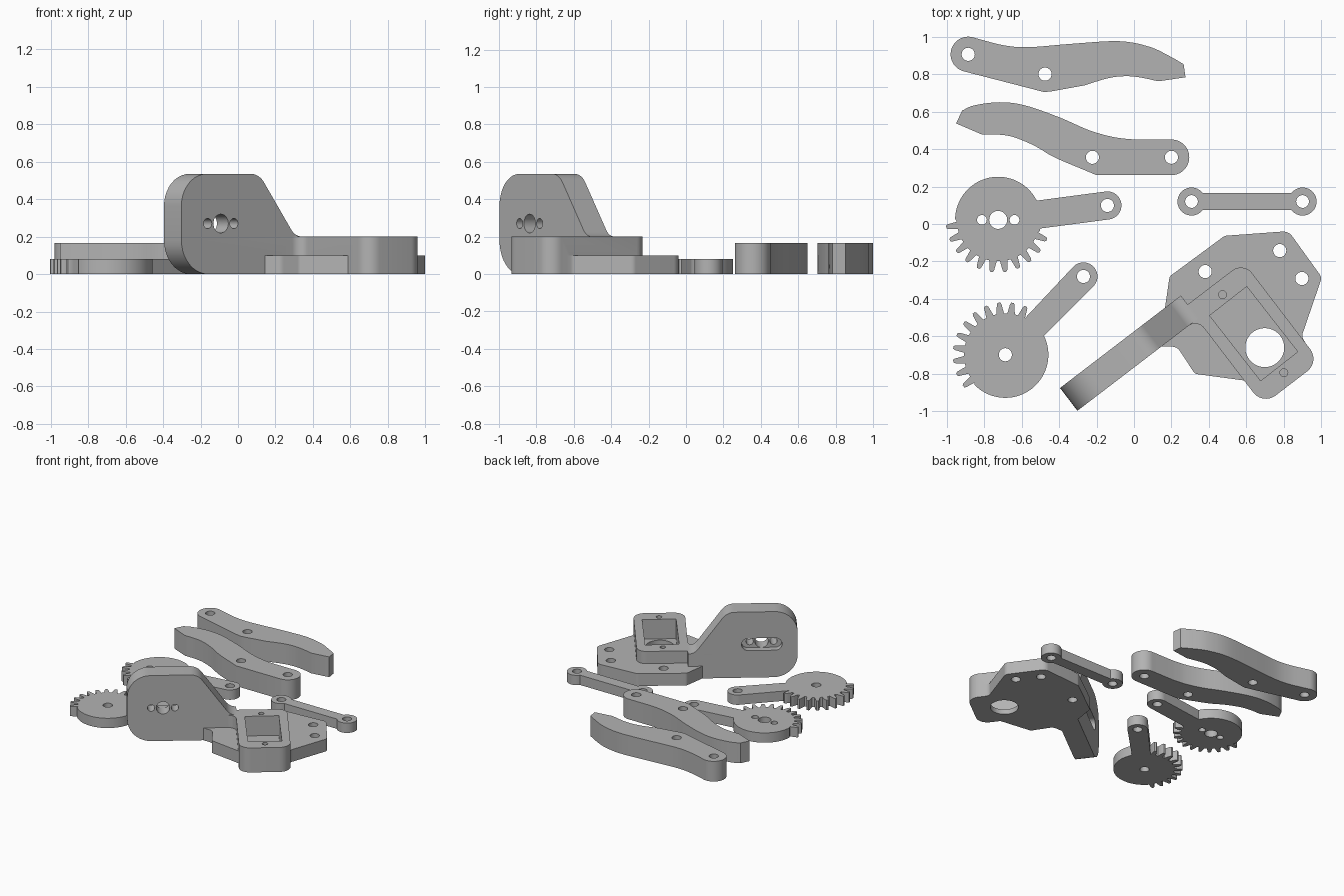
import bpy, bmesh, math
from mathutils import Matrix, Vector

if "Cube" in bpy.data.objects:
    bpy.data.objects.remove(bpy.data.objects["Cube"])

grey = bpy.data.materials.new("mid_grey")
grey.diffuse_color = (0.45, 0.45, 0.45, 1)
grey.use_nodes = True
grey.node_tree.nodes["Principled BSDF"].inputs["Base Color"].default_value = grey.diffuse_color


def arc(cx, cy, r, a0, a1, n=28):
    return [(cx + r * math.cos(math.radians(a0 + (a1 - a0) * i / n)),
             cy + r * math.sin(math.radians(a0 + (a1 - a0) * i / n))) for i in range(n + 1)]


def circle(cx, cy, r, n=40):
    return arc(cx, cy, r, 0, 360, n)[:-1]


def smooth(pts, n=5):
    """Smooth curve passing through the points."""
    p = [Vector(q) for q in pts]
    p = [2 * p[0] - p[1]] + p + [2 * p[-1] - p[-2]]
    out = []
    for a, b, c, d in zip(p, p[1:], p[2:], p[3:]):
        for i in range(n):
            t = i / n
            out.append(tuple(0.5 * (2 * b + (c - a) * t + (2 * a - 5 * b + 4 * c - d) * t * t
                                    + (3 * b - a - 3 * c + d) * t ** 3)))
    return out + [tuple(pts[-1])]


def rounded(corners, n=10):
    """Polygon of (x, y, radius) corners with arc fillets."""
    out = []
    for i, (x, y, r) in enumerate(corners):
        p = Vector((x, y))
        if r == 0:
            out.append((x, y))
            continue
        a = (Vector(corners[i - 1][:2]) - p).normalized()
        b = (Vector(corners[(i + 1) % len(corners)][:2]) - p).normalized()
        half = a.angle(b) / 2
        centre = p + (a + b).normalized() * (r / math.sin(half))
        s, e = p + a * (r / math.tan(half)) - centre, p + b * (r / math.tan(half)) - centre
        sweep = math.atan2(s.x * e.y - s.y * e.x, s.dot(e))
        for k in range(n + 1):
            out.append(tuple(centre + Matrix.Rotation(sweep * k / n, 2) @ s))
    return out


def prism(name, loops, z0, z1, matrix=Matrix()):
    """Extrude an outline, with further loops as holes, from z0 to z1."""
    cu = bpy.data.curves.new(name, 'CURVE')
    cu.dimensions, cu.fill_mode, cu.extrude = '2D', 'BOTH', (z1 - z0) / 2
    for loop in loops:
        sp = cu.splines.new('POLY')
        sp.points.add(len(loop) - 1)
        for pt, (x, y) in zip(sp.points, loop):
            pt.co = (x, y, 0, 1)
        sp.use_cyclic_u = True
    tmp = bpy.data.objects.new(name + "_curve", cu)
    bpy.context.collection.objects.link(tmp)
    bpy.context.view_layer.update()
    me = bpy.data.meshes.new_from_object(tmp.evaluated_get(bpy.context.evaluated_depsgraph_get()))
    bpy.data.objects.remove(tmp)
    me.transform(matrix @ Matrix.Translation((0, 0, (z0 + z1) / 2)))
    bm = bmesh.new()
    bm.from_mesh(me)
    bmesh.ops.remove_doubles(bm, verts=bm.verts, dist=1e-5)
    bmesh.ops.recalc_face_normals(bm, faces=bm.faces)
    bm.to_mesh(me)
    bm.free()
    me.materials.clear()
    me.materials.append(grey)
    ob = bpy.data.objects.new(name, me)
    bpy.context.collection.objects.link(ob)
    return ob


def boolean(target, tool, op):
    m = target.modifiers.new(op, 'BOOLEAN')
    m.operation, m.solver, m.object = op, 'EXACT', tool
    bpy.context.view_layer.objects.active = target
    bpy.ops.object.modifier_apply(modifier=m.name)
    bpy.data.objects.remove(tool)


# Two curved gripper fingers
H = 0.165
upper = (arc(-.885, .906, .094, 256, 75)
         + smooth([(-.82, .985), (-.69, .953), (-.56, .944), (-.32, .963), (-.08, .976),
                   (.08, .947), (.19, .896), (.265, .853)])
         + [(.275, .783)]
         + smooth([(.13, .762), (.03, .783), (-.05, .789), (-.14, .778), (-.265, .74)])
         + [(-.436, .709), (-.478, .704)])
prism("upper_finger", [upper, circle(-.885, .906, .035), circle(-.475, .80, .035)], 0, H)

lower = ([(-.95, .537)]
         + smooth([(-.917, .606), (-.853, .633), (-.72, .65), (-.585, .634), (-.40, .57),
                   (-.238, .50), (-.104, .463), (.003, .451)])
         + arc(.2, .356, .095, 90, -90)
         + smooth([(-.2, .261), (-.265, .288), (-.425, .356), (-.53, .417), (-.64, .463),
                   (-.72, .477), (-.815, .479)]))
prism("lower_finger", [lower, circle(-.222, .356, .035), circle(.2, .356, .035)], 0, H)

# Link bar with round eyes
link = arc(.307, .12, .075, 37, 323) + arc(.90, .12, .075, -143, 143)
prism("link_bar", [link] + [circle(x, .12, .034) for x in (.307, .90)], 0, 0.08)


# Part-toothed gears with a lever arm
def gear(name, cx, cy, ex, ey, first_tooth, holes):
    body, width = 0.23, 0.075
    ang = math.degrees(math.atan2(ey - cy, ex - cx))
    side = math.degrees(math.asin(width / body))
    pts = []

    def polar(r, a):
        pts.append((cx + r * math.cos(math.radians(a)), cy + r * math.sin(math.radians(a))))

    a, last = ang + side, first_tooth + 150
    while a < first_tooth - 7:
        polar(body, a)
        a += 4
    for k in range(11):
        t = first_tooth + 15 * k
        for r, off in ((.221, -5.2), (.25, -3.6), (.272, -2.6), (.28, -1.4),
                       (.28, 1.4), (.272, 2.6), (.25, 3.6), (.221, 5.2)):
            if t + off < ang + 360 - side:
                polar(r, t + off)
    a = last + 7
    while a < ang + 360 - side:
        polar(body, a)
        a += 4
    polar(body, ang - side)
    pts += arc(ex, ey, width, ang - 90, ang + 90)
    prism(name, [pts, circle(ex, ey, .035)] + [circle(cx + d, cy, r) for d, r in holes], 0, 0.08)


gear("drive_gear", -.725, .022, -.142, .099, 187.7, [(0, .048), (-.087, .026), (.087, .026)])
gear("idler_gear", -.687, -.698, -.27, -.28, 67, [(0, .035)])

# Base plate
plate = rounded([(.165, -.45, 0), (.19, -.28, .03), (.484, -.063, .04), (.825, -.038, .06),
                 (1.003, -.285, .04), (.895, -.60, .04), (.93, -.66, 0), (.72, -.88, 0),
                 (.60, -.837, 0), (.325, -.80, .03), (.23, -.655, .05), (.13, -.655, 0),
                 (.10, -.60, 0)])
base = prism("gripper_base", [plate] + [circle(x, y, .035) for x, y in
             ((.38, -.254), (.778, -.142), (.896, -.291))], 0, 0.1)

# Rotated frame shared by the mounting wall and the motor block
A = math.radians(37.4)
F = Matrix.Translation((-.302, -.997, 0)) @ Matrix.Rotation(A, 4, 'Z')
W = F @ Matrix.Rotation(math.pi / 2, 4, 'X')


def local(x, y):
    p = F.inverted() @ Vector((x, y, 0))
    return p.x, p.y


# Motor block, corner fillet and upright wall
block = rounded([(.805, -.578, .085), (1.187, -.578, .085), (1.187, .093, .075), (.805, .093, 0)])
boolean(base, prism("block", [block], 0, 0.2, F), 'UNION')
fillet = arc(.745, -.06, .06, 90, 0, 10) + [(.83, -.06), (.83, .02), (.745, .02)]
boolean(base, prism("fillet", [fillet], 0.02, 0.2, F), 'UNION')
wall = rounded([(0, 0, .18), (.812, 0, 0), (.812, .2, 0), (.765, .2, .09),
                (.522, .535, .11), (0, .535, .17)])
boolean(base, prism("wall", [wall], -.153, 0, W), 'UNION')

# Motor pocket, shaft opening and screw holes
pocket = [local(x, y) for x, y in ((.404, -.489), (.602, -.334), (.874, -.682), (.676, -.837))]
boolean(base, prism("pocket", [pocket], 0.04, 0.3, F), 'DIFFERENCE')
boolean(base, prism("shaft_opening", [circle(.698, -.66, .104, 56)], -.1, 0.1), 'DIFFERENCE')
for x, y in ((.473, -.377), (.80, -.794)):
    boolean(base, prism("screw_hole", [circle(x, y, .021, 20)], 0.08, 0.3), 'DIFFERENCE')

# Wall holes and slot recess on the back
for u, r in ((.265, .05), (.177, .027), (.353, .027)):
    boolean(base, prism("wall_hole", [circle(u, .27, r)], -.3, 0.1, W), 'DIFFERENCE')
slot = arc(.165, .27, .05, 90, 270) + arc(.365, .27, .05, -90, 90)
boolean(base, prism("slot", [slot], -.3, -.10, W), 'DIFFERENCE')

# Smooth shading with sharp edges kept
for ob in bpy.context.collection.objects:
    ob.select_set(True)
    bpy.context.view_layer.objects.active = ob
bpy.ops.object.shade_smooth_by_angle(angle=math.radians(30))
